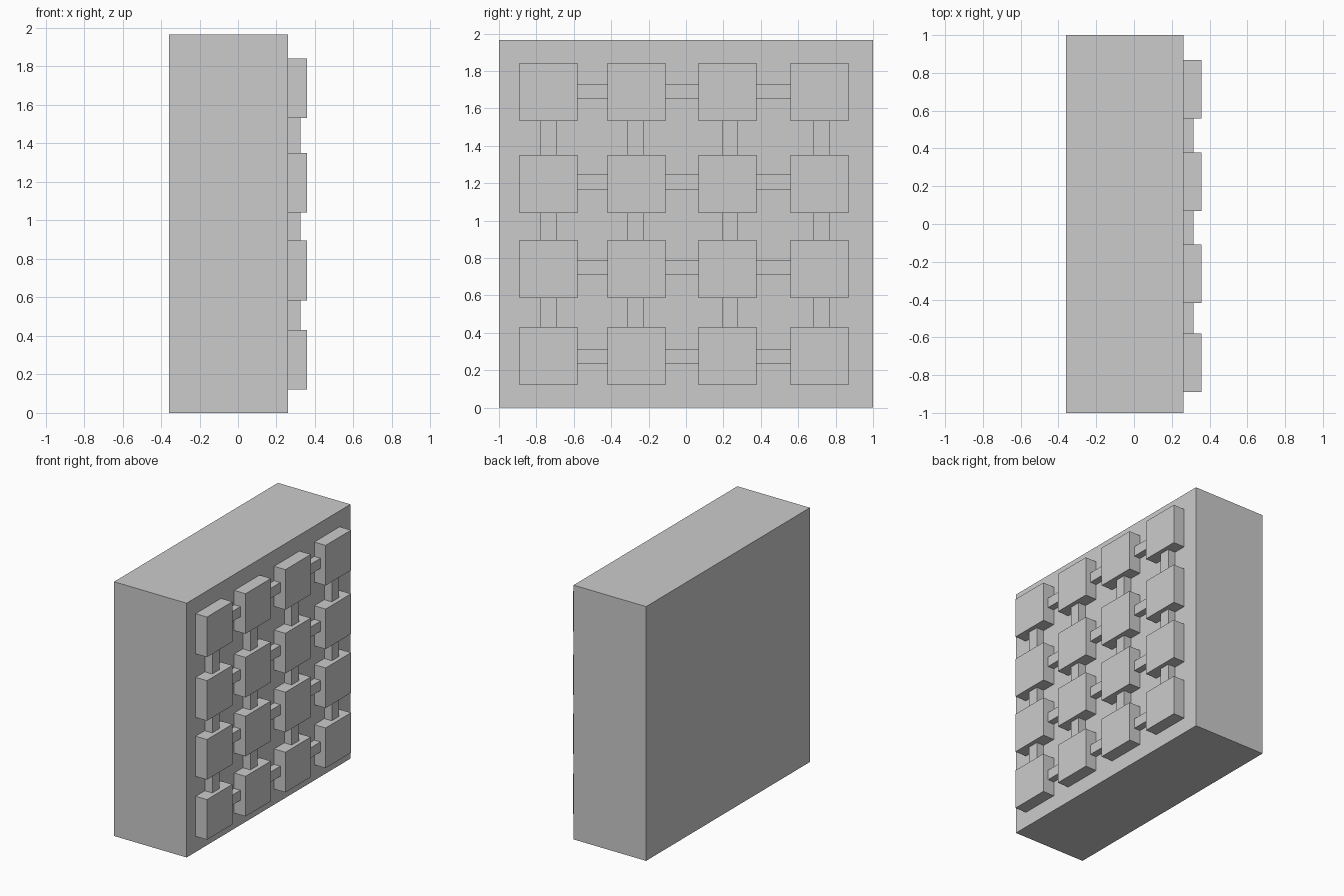
import bpy

if "Cube" in bpy.data.objects:
    bpy.data.objects.remove(bpy.data.objects["Cube"])

BODY_BACK, BODY_FRONT = -0.359, 0.261
PAD_FACE = 0.358
PAD = 0.31
HEIGHT = 1.965


def box(name, x0, x1, y0, y1, z0, z1):
    bpy.ops.mesh.primitive_cube_add(
        size=1, location=((x0 + x1) / 2, (y0 + y1) / 2, (z0 + z1) / 2))
    ob = bpy.context.object
    ob.name = name
    ob.scale = (x1 - x0, y1 - y0, z1 - z0)
    bpy.ops.object.transform_apply(location=False, rotation=False, scale=True)
    return ob


# main slab
box("slab", BODY_BACK, BODY_FRONT, -1, 1, 0, HEIGHT)

# column and row centres of the pads, and of the bars that link them
pad_y = [-0.735, -0.264, 0.223, 0.714]
pad_z = [0.276, 0.74, 1.195, 1.687]
bar_y = [-0.735, -0.27, 0.235, 0.725]
bar_z = [0.273, 0.748, 1.206, 1.692]

# raised square pads
h = PAD / 2
for r, z in enumerate(pad_z):
    for c, y in enumerate(pad_y):
        box(f"pad_{r}_{c}", BODY_FRONT, PAD_FACE, y - h, y + h, z - h, z + h)

# vertical and horizontal link bars filling the gaps between pads
for i in range(4):
    for k in range(3):
        box(f"vertical_bar_{i}_{k}", BODY_FRONT, 0.325,
            bar_y[i] - 0.043, bar_y[i] + 0.043, pad_z[k] + h, pad_z[k + 1] - h)
        box(f"horizontal_bar_{i}_{k}", BODY_FRONT, 0.314,
            pad_y[k] + h, pad_y[k + 1] - h, bar_z[i] - 0.039, bar_z[i] + 0.039)
